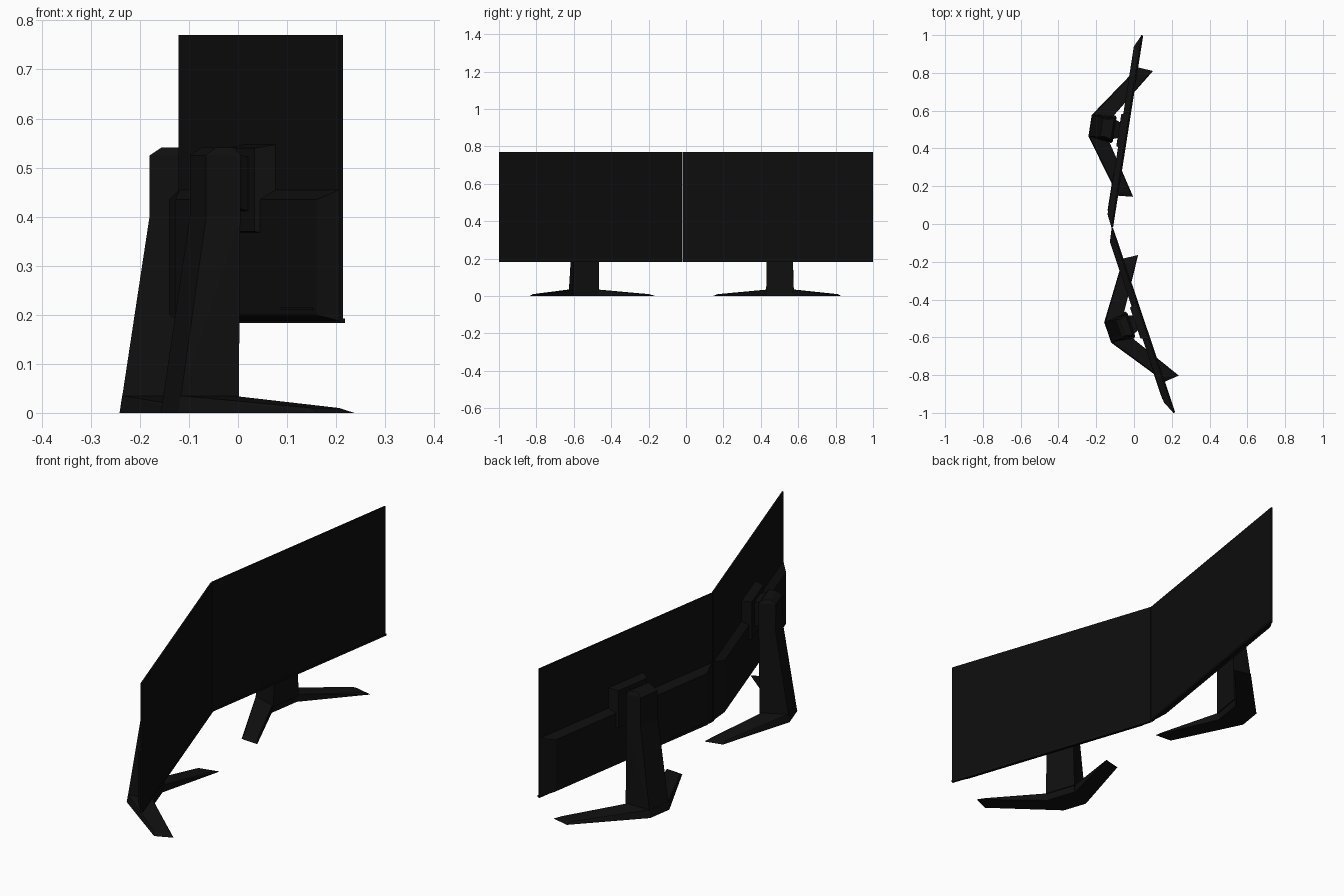
import bpy
import bmesh
from mathutils import Matrix, Vector

if "Cube" in bpy.data.objects:
    bpy.data.objects.remove(bpy.data.objects["Cube"])


def material(name, value):
    m = bpy.data.materials.new(name)
    m.use_nodes = True
    color = (value, value, value, 1)
    m.diffuse_color = color
    m.node_tree.nodes["Principled BSDF"].inputs["Base Color"].default_value = color
    return m


black = material("matte black plastic", 0.005)
screen_black = material("screen black", 0.0042)


def hull(name, points, mat, place):
    """Convex solid; local x points out of the screen, y runs along it."""
    bm = bmesh.new()
    for p in points:
        bm.verts.new(p)
    bmesh.ops.convex_hull(bm, input=bm.verts[:])
    bmesh.ops.dissolve_limit(bm, angle_limit=0.01, verts=bm.verts[:], edges=bm.edges[:])
    bmesh.ops.recalc_face_normals(bm, faces=bm.faces[:])
    mesh = bpy.data.meshes.new(name)
    bm.to_mesh(mesh)
    bm.free()
    mesh.materials.append(mat)
    ob = bpy.data.objects.new(name, mesh)
    ob.matrix_world = place
    bpy.context.collection.objects.link(ob)
    return ob


def plate(x, half, low, high):
    """Rectangle facing the screen direction, symmetric about y = 0."""
    return [(x, y, z) for y in (-half, half) for z in (low, high)]


def ring(z, back, front, back_half, front_half):
    """Trapezoid cross-section at height z."""
    return [(x, s * h, z) for x, h in ((back, back_half), (front, front_half))
            for s in (-1, 1)]


def monitor(side, center, angle):
    place = Matrix.Translation(Vector((*center, 0))) @ Matrix.Rotation(angle, 4, "Z")

    def part(name, points, mat=black):
        return hull(side + "_" + name, points, mat, place)

    # Thin display with a bottom lip
    part("panel", plate(-0.007, 0.515, 0.185, 0.77) + plate(-0.001, 0.515, 0.185, 0.77))
    part("screen", plate(-0.001, 0.515, 0.192, 0.77) + plate(0, 0.515, 0.192, 0.77),
         screen_black)
    part("bottom_lip", plate(-0.007, 0.515, 0.183, 0.192) + plate(0.004, 0.515, 0.183, 0.192))

    # Tapered electronics housing on the lower back
    part("rear_housing", plate(-0.006, 0.512, 0.187, 0.455) + plate(-0.036, 0.45, 0.2, 0.435))
    part("port_ridge", [(x, y, z) for x in (-0.036, -0.039)
                        for y in (-0.43, -0.23) for z in (0.21, 0.215)])

    # Mount and neck
    part("mount_block", plate(-0.006, 0.105, 0.36, 0.547) + plate(-0.046, 0.085, 0.37, 0.54))
    part("neck", plate(-0.04, 0.04, 0.41, 0.52) + plate(-0.08, 0.055, 0.42, 0.53))

    # Leaning column, lower and upper sections
    knee = ring(0.4, -0.139, -0.07, 0.052, 0.066)
    part("lower_column", ring(0.03, -0.195, -0.076, 0.057, 0.074) + knee)
    part("upper_column", knee + ring(0.525, -0.139, -0.068, 0.05, 0.063)
         + ring(0.541, -0.115, -0.08, 0.045, 0.055))

    # Forked foot
    part("foot_hub", ring(0, -0.2, -0.085, 0.057, 0.07)
         + ring(0.035, -0.195, -0.08, 0.055, 0.068))
    for s, hand in ((-1, "right"), (1, "left")):
        outline = [(-0.2, 0.057, 0), (0.002, 0.344, 0), (0.084, 0.337, 0), (-0.088, 0.07, 0),
                   (-0.195, 0.055, 0.035), (-0.004, 0.325, 0.01),
                   (0.06, 0.31, 0.01), (-0.088, 0.066, 0.035)]
        part(hand + "_foot_arm", [(x, s * y, z) for x, y, z in outline])


monitor("rear", (-0.035, 0.49), -0.1556)
monitor("front", (0.05, -0.51), 0.325)
